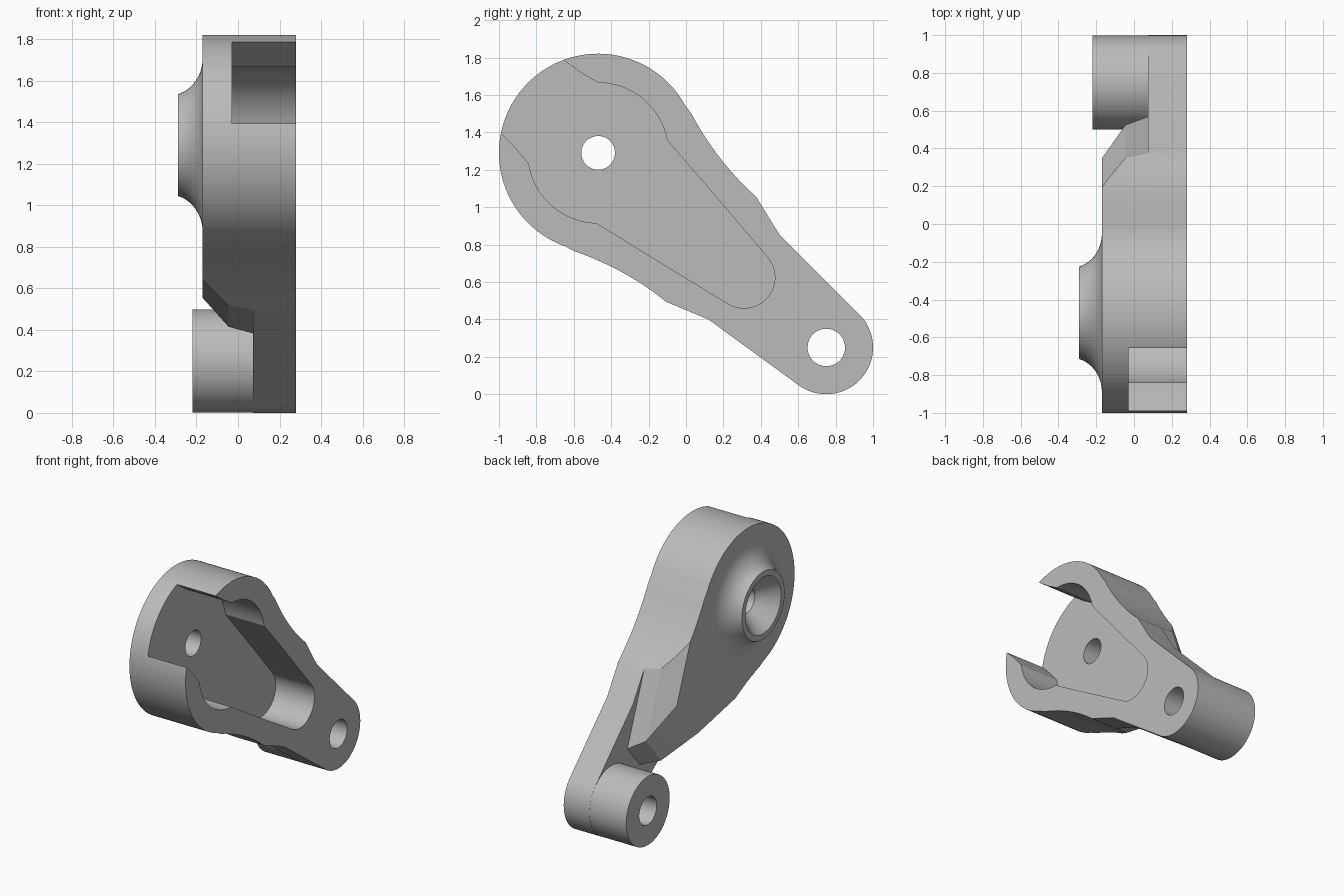
import bpy, bmesh
from math import sin, cos, pi, radians
from mathutils import Vector

cube = bpy.data.objects.get("Cube")
if cube:
    bpy.data.objects.remove(cube, do_unlink=True)

grey = bpy.data.materials.new("cast_grey")
grey.use_nodes = True
grey.diffuse_color = (0.5, 0.5, 0.5, 1)
grey.node_tree.nodes["Principled BSDF"].inputs["Base Color"].default_value = (0.5, 0.5, 0.5, 1)

# Arm frame: s runs from the small eye to the big end, p across, x through the thickness
EYE = Vector((0, 0.75, 0.25))
ALONG = Vector((0, -0.761, 0.649))
ACROSS = Vector((0, 0.649, 0.761))
BIG = 1.603


def arc(s, r, a, b, n):
    angles = [radians(a + (b - a) * i / n) for i in range(n + 1)]
    return [(s + r * cos(t), r * sin(t)) for t in angles]


def circle(s, r):
    return arc(s, r, 0, 360, 72)[:-1]


def mirrored(half):
    return half + [(s, -p) for s, p in reversed(half) if abs(p) > 1e-5]


def loft(name, sections):
    """Closed solid through (x, outline) sections of equal point count."""
    bm = bmesh.new()
    rings = []
    for x, pts in sections:
        rings.append([bm.verts.new(EYE + ALONG * s + ACROSS * p + Vector((x, 0, 0))) for s, p in pts])
    n = len(rings[0])
    for a, b in zip(rings, rings[1:]):
        for i in range(n):
            j = (i + 1) % n
            bm.faces.new((a[i], a[j], b[j], b[i]))
    bm.faces.new(rings[0])
    bm.faces.new(rings[-1])
    bmesh.ops.recalc_face_normals(bm, faces=bm.faces)
    mesh = bpy.data.meshes.new(name)
    bm.to_mesh(mesh)
    bm.free()
    mesh.materials.append(grey)
    obj = bpy.data.objects.new(name, mesh)
    bpy.context.collection.objects.link(obj)
    return obj


def activate(obj):
    bpy.ops.object.select_all(action='DESELECT')
    obj.select_set(True)
    bpy.context.view_layer.objects.active = obj


def combine(target, tool, operation):
    mod = target.modifiers.new("combine", 'BOOLEAN')
    mod.solver = 'EXACT'
    mod.operation = operation
    mod.object = tool
    activate(target)
    bpy.ops.object.modifier_apply(modifier=mod.name)
    bpy.data.objects.remove(tool, do_unlink=True)


# Lever body: one outline through the full thickness
half = arc(0, 0.25, 180, 95, 24) + [(0.577, 0.295), (0.81, 0.37)]
half += [(0.81 + 0.6 * t, 0.37 + 0.133 * t - 0.12 * t * (1 - t)) for t in [i / 12 for i in range(1, 12)]]
half += arc(BIG, 0.53, 111, 0, 40)
outline = mirrored(half)
body = loft("lever_arm", [(-0.17, outline), (0.28, outline)])


# Thin web near the eye: remove everything around a drafted wedge
def around_wedge(tip, width):
    far = 2.5
    wide = width + 0.546 * (far - tip)
    return [(far, wide), (tip, width), (tip, -width), (far, -wide),
            (far, -3), (-1, -3), (-1, 3), (far, 3)]


combine(body, loft("web_cutter", [
    (-0.4, around_wedge(0.69, 0.19)), (-0.17, around_wedge(0.69, 0.19)),
    (-0.045, around_wedge(0.412, 0.135)), (0.073, around_wedge(0.334, 0.11))]), 'DIFFERENCE')

# Eye boss at the small end
combine(body, loft("eye_boss", [(-0.22, circle(0, 0.249)), (0.15, circle(0, 0.249))]), 'UNION')

# Flared boss at the big end
flare = [(-0.1, circle(BIG, 0.42))]
sweep = radians(75)
for i in range(13):
    t = sweep * i / 12
    x = -0.17 - 0.12 * (1 - cos(t)) / (1 - cos(sweep))
    flare.append((x, circle(BIG, 0.42 - 0.175 * sin(t) / sin(sweep))))
combine(body, loft("flared_boss", flare), 'UNION')

# Open pocket on the other face
half = arc(0.578, 0.165, 180, 98, 20) + [(1.094, 0.25), (1.213, 0.267)]
half += arc(BIG, 0.375, 129, 49.5, 28) + [(1.95, 0.267), (2.07, 0.257), (2.3, 0.25)]
pocket = mirrored(half)
combine(body, loft("pocket_cutter", [(-0.03, pocket), (0.4, pocket)]), 'DIFFERENCE')

# Bores: plain through the eye, countersunk through the flared boss
combine(body, loft("eye_bore", [(-0.4, circle(0, 0.1)), (0.4, circle(0, 0.1))]), 'DIFFERENCE')
combine(body, loft("pivot_bore", [
    (-0.33, circle(BIG, 0.239)), (-0.16, circle(BIG, 0.09)), (0.4, circle(BIG, 0.09))]), 'DIFFERENCE')

activate(body)
bpy.ops.object.shade_smooth_by_angle(angle=radians(25))
